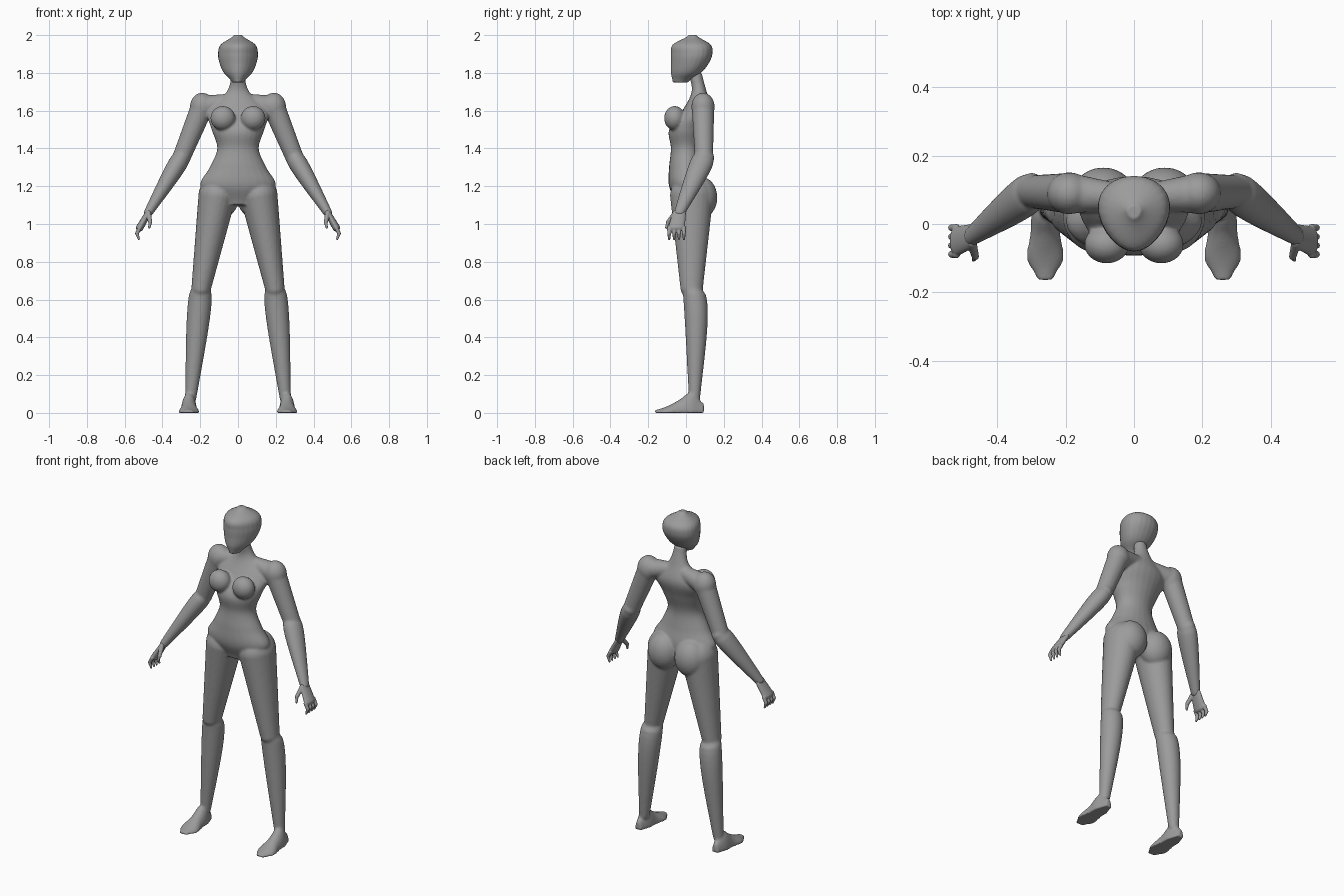
import bpy, bmesh, math
from mathutils import Vector, Matrix

cube = bpy.data.objects.get("Cube")
if cube:
    bpy.data.objects.remove(cube, do_unlink=True)

grey = bpy.data.materials.new("plain grey")
grey.use_nodes = True
shade = (.33, .33, .33, 1)
grey.diffuse_color = shade
grey.node_tree.nodes["Principled BSDF"].inputs["Base Color"].default_value = shade

X, Y, Z = Vector((1, 0, 0)), Vector((0, 1, 0)), Vector((0, 0, 1))


def skin(bm, rings, u, v, taper=0, segments=24):
    """Closed tube through (centre, u radius, v radius) rings, kept above the floor."""
    loops = []
    for centre, ru, rv in rings:
        loop = []
        for k in range(segments):
            angle = math.tau * k / segments
            side, front = math.cos(angle), math.sin(angle)
            point = centre + u * ru * side * (1 + taper * front) + v * rv * front
            point.z = max(point.z, 0)
            loop.append(bm.verts.new(point))
        loops.append(loop)
    for lower, upper in zip(loops, loops[1:]):
        for k in range(segments):
            bm.faces.new((lower[k - 1], lower[k], upper[k], upper[k - 1]))
    bm.faces.new(loops[0])
    bm.faces.new(loops[-1])


def profile(bm, rows, base, step, u, v, taper=0, smoothness=6):
    """Evenly spaced cross-sections (shift, u radius, v radius), eased between rows."""
    padded = [rows[0], *rows, rows[-1]]
    rings = []
    for i in range(len(rows) - 1):
        before, start, end, after = (Vector(row) for row in padded[i:i + 4])
        last = i == len(rows) - 2
        for k in range(smoothness + last):
            t = k / smoothness
            pull_in = (end - before) / 2 * t * (1 - t) ** 2
            pull_out = (after - start) / 2 * t * t * (1 - t)
            blend = t * t * (3 - 2 * t)
            shift, ru, rv = start.lerp(end, blend) + pull_in - pull_out
            rings.append((base + step * (i + t) + v * shift, ru, rv))
    skin(bm, rings, u, v, taper)


def ellipsoid(bm, centre, radii):
    place = Matrix.Translation(centre) @ Matrix.Diagonal((*radii, 1))
    bmesh.ops.create_uvsphere(bm, u_segments=24, v_segments=16, radius=1, matrix=place)


def limb(bm, start, end, r_start, r_end, bulge=0, sway=0, depth=1, steps=16):
    """Tapered limb with rounded ends; the muscle swells near the start and sways back."""
    along = (end - start).normalized()
    across = Y.cross(along).normalized()
    rings = []
    for k in range(steps + 1):
        t = k / steps
        muscle = math.sin(math.pi * math.sqrt(t))
        radius = r_start + (r_end - r_start) * t + bulge * muscle
        rings.append((start.lerp(end, t) + Y * sway * muscle, radius, radius * depth))
    skin(bm, rings, across, along.cross(across))
    for joint, radius in ((start, r_start), (end, r_end)):
        ellipsoid(bm, joint, (radius, radius * depth, radius))


def mirror_all(bm):
    """Copy everything built so far to the other side."""
    copy = bmesh.ops.duplicate(bm, geom=bm.verts[:] + bm.edges[:] + bm.faces[:])
    copied = [item for item in copy["geom"] if isinstance(item, bmesh.types.BMVert)]
    bmesh.ops.scale(bm, vec=(-1, 1, 1), verts=copied)


def finish(bm, name, voxel, passes):
    """Fuse the overlapping pieces into one smooth skin."""
    bmesh.ops.recalc_face_normals(bm, faces=bm.faces[:])
    mesh = bpy.data.meshes.new(name)
    bm.to_mesh(mesh)
    bm.free()
    mesh.materials.append(grey)
    ob = bpy.data.objects.new(name, mesh)
    bpy.context.collection.objects.link(ob)
    fuse = ob.modifiers.new("fuse", 'REMESH')
    fuse.mode = 'VOXEL'
    fuse.voxel_size = voxel
    fuse.use_smooth_shade = True
    soften = ob.modifiers.new("soften", 'SMOOTH')
    soften.iterations = passes


# Joints of the left side
hip = Vector((.11, .03, 1.15))
knee = Vector((.195, .03, .66))
ankle = Vector((.25, .045, .08))
collar = Vector((.05, .08, 1.65))
shoulder = Vector((.19, .09, 1.62))
elbow = Vector((.3, .095, 1.35))
wrist = Vector((.475, -.035, 1.06))
knuckles = Vector((.52, -.05, .98))

# Legs
body = bmesh.new()
limb(body, hip, knee, .1, .052, depth=1.15)
limb(body, knee, ankle, .05, .03, bulge=.017, sway=.02)

# Feet, heel to toe
foot = [(0, .02, .05), (0, .04, .11), (0, .045, .07), (0, .055, .035), (0, .025, .015)]
profile(body, foot, Vector((.26, .095, 0)), Y * -.065, X, Z)

# Arms
limb(body, collar, shoulder, .04, .06)
ellipsoid(body, shoulder, (.065, .062, .075))
limb(body, shoulder, elbow, .06, .048)
limb(body, elbow, wrist, .046, .024, bulge=.008, depth=1.2)

# Breasts and buttocks
ellipsoid(body, (.08, -.06, 1.56), (.066, .056, .065))
ellipsoid(body, (.09, .08, 1.14), (.095, .086, .11))
mirror_all(body)

# Trunk from crotch to neck
trunk = [(.02, .1, .07), (.01, .2, .1), (0, .15, .09), (0, .11, .08),
         (.01, .14, .1), (.06, .16, .08), (.07, .06, .04), (.05, .035, .035)]
profile(body, trunk, Z * 1.1, Z * .1, X, Y)
finish(body, "body", voxel=.0065, passes=8)

# Head, chin to crown, narrowing towards the face
skull = [(-.03, .03, .04), (0, .074, .08), (.02, .096, .1),
         (.03, .104, .11), (.03, .09, .1), (.035, .02, .02)]
head = bmesh.new()
profile(head, skull, Z * 1.75, Z * .05, X, Y, taper=.2)
finish(head, "head", voxel=.005, passes=4)

# Hands: flat palm, four curled fingers and a thumb
hands = bmesh.new()
limb(hands, wrist, knuckles, .016, .02, depth=2.2)
for i in range(4):
    root = knuckles + Y * .026 * (i - 1.5)
    bend = root + Vector((.015, 0, -.03))
    limb(hands, root, bend, .011, .01)
    limb(hands, bend, bend + Vector((-.01, 0, -.03)), .01, .006)
thumb = wrist + Vector((-.01, -.06, -.05))
limb(hands, wrist - Y * .02, thumb, .014, .011)
limb(hands, thumb, thumb + Vector((.005, -.01, -.03)), .01, .006)
mirror_all(hands)
finish(hands, "hands", voxel=.003, passes=3)
